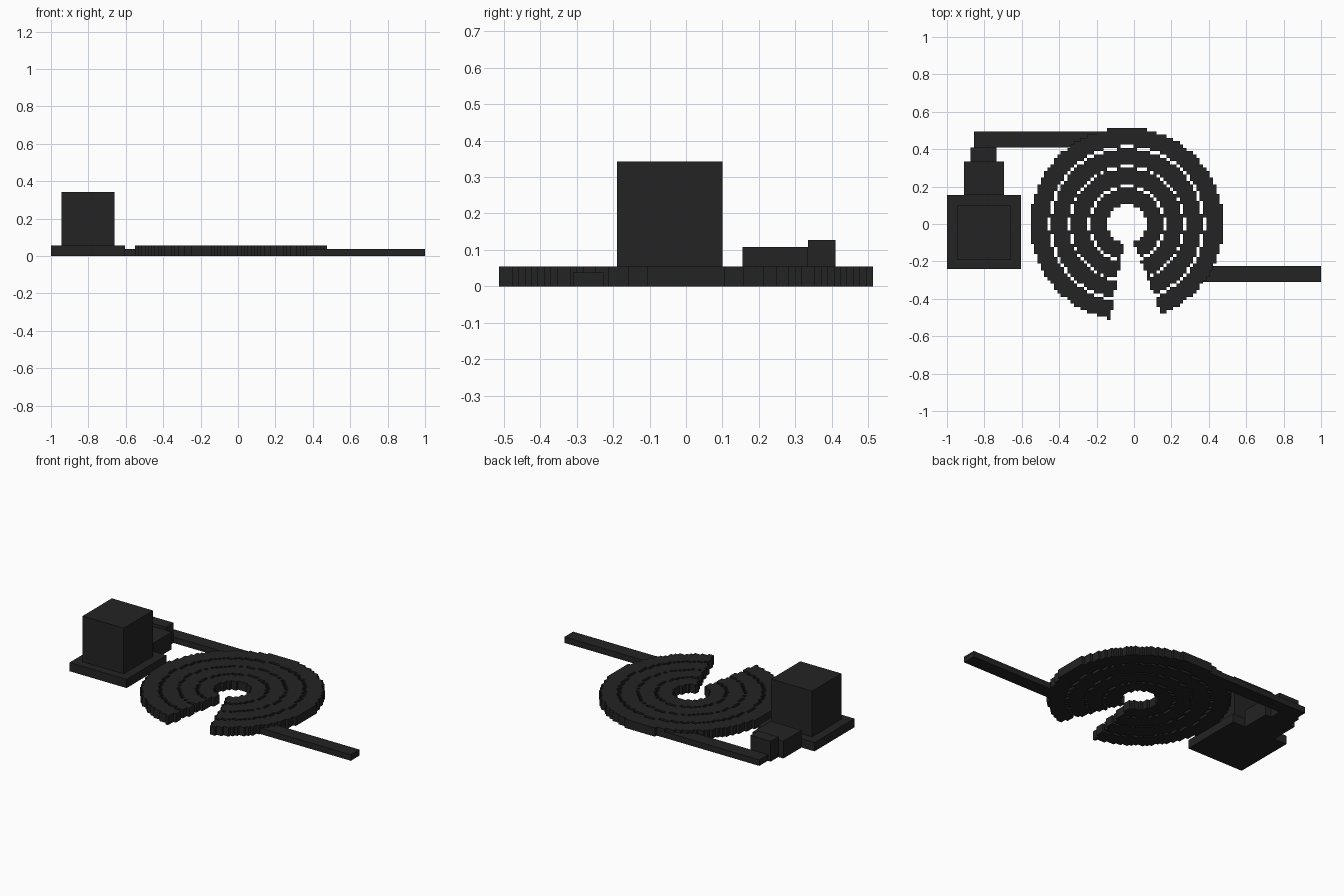
import bpy, bmesh, math

if "Cube" in bpy.data.objects:
    bpy.data.objects.remove(bpy.data.objects["Cube"])

charcoal = bpy.data.materials.new("charcoal")
charcoal.use_nodes = True
COLOR = (0.017, 0.017, 0.017, 1)
charcoal.diffuse_color = COLOR
charcoal.node_tree.nodes["Principled BSDF"].inputs["Base Color"].default_value = COLOR


def add_object(name, bm):
    bmesh.ops.recalc_face_normals(bm, faces=bm.faces)
    mesh = bpy.data.meshes.new(name)
    bm.to_mesh(mesh)
    bm.free()
    mesh.materials.append(charcoal)
    bpy.context.collection.objects.link(bpy.data.objects.new(name, mesh))


def box(name, x, y, z):
    bm = bmesh.new()
    bmesh.ops.create_cube(bm, size=1)
    for v in bm.verts:
        v.co = [r[0] if c < 0 else r[1] for c, r in zip(v.co, (x, y, z))]
    add_object(name, bm)


# Square housing on its plinth, with a stepped connector behind
box("plinth", (-1, -0.605), (-0.24, 0.155), (0, 0.055))
box("housing", (-0.945, -0.66), (-0.19, 0.1), (0.055, 0.342))
box("connector", (-0.91, -0.695), (0.155, 0.335), (0, 0.108))
box("connector_cap", (-0.875, -0.735), (0.335, 0.41), (0, 0.127))

# Straight strips leading into and out of the rings
box("inlet_strip", (-0.855, -0.12), (0.41, 0.495), (0, 0.038))
box("outlet_strip", (0.34, 1), (-0.31, -0.225), (0, 0.038))

# Concentric stepped rings with thin gaps and a wedge opening at the front
CELL, CENTER_X, HEIGHT = 0.0177, -0.038, 0.055
HOLE, RIM = 0.102, 0.514
GAPS = (0.2, 0.305, 0.41)
GAP_HALF = 0.0075


def filled(i, j):
    x, y = (i + 0.5) * CELL, (j + 0.5) * CELL
    r = math.hypot(x, y)
    angle = math.degrees(math.atan2(x, -y))
    in_gap = any(abs(r - g) < GAP_HALF for g in GAPS)
    return HOLE < r < RIM and not in_gap and not -10 < angle < 21


bm = bmesh.new()
corners = {}


def corner(i, j):
    if (i, j) not in corners:
        corners[i, j] = bm.verts.new((CENTER_X + i * CELL, j * CELL, 0))
    return corners[i, j]


for i in range(-30, 30):
    for j in range(-30, 30):
        if filled(i, j):
            bm.faces.new([corner(i, j), corner(i + 1, j),
                          corner(i + 1, j + 1), corner(i, j + 1)])
raised = bmesh.ops.extrude_face_region(bm, geom=bm.faces[:], use_keep_orig=True)
for v in raised["geom"]:
    if isinstance(v, bmesh.types.BMVert):
        v.co.z = HEIGHT
add_object("rings", bm)
